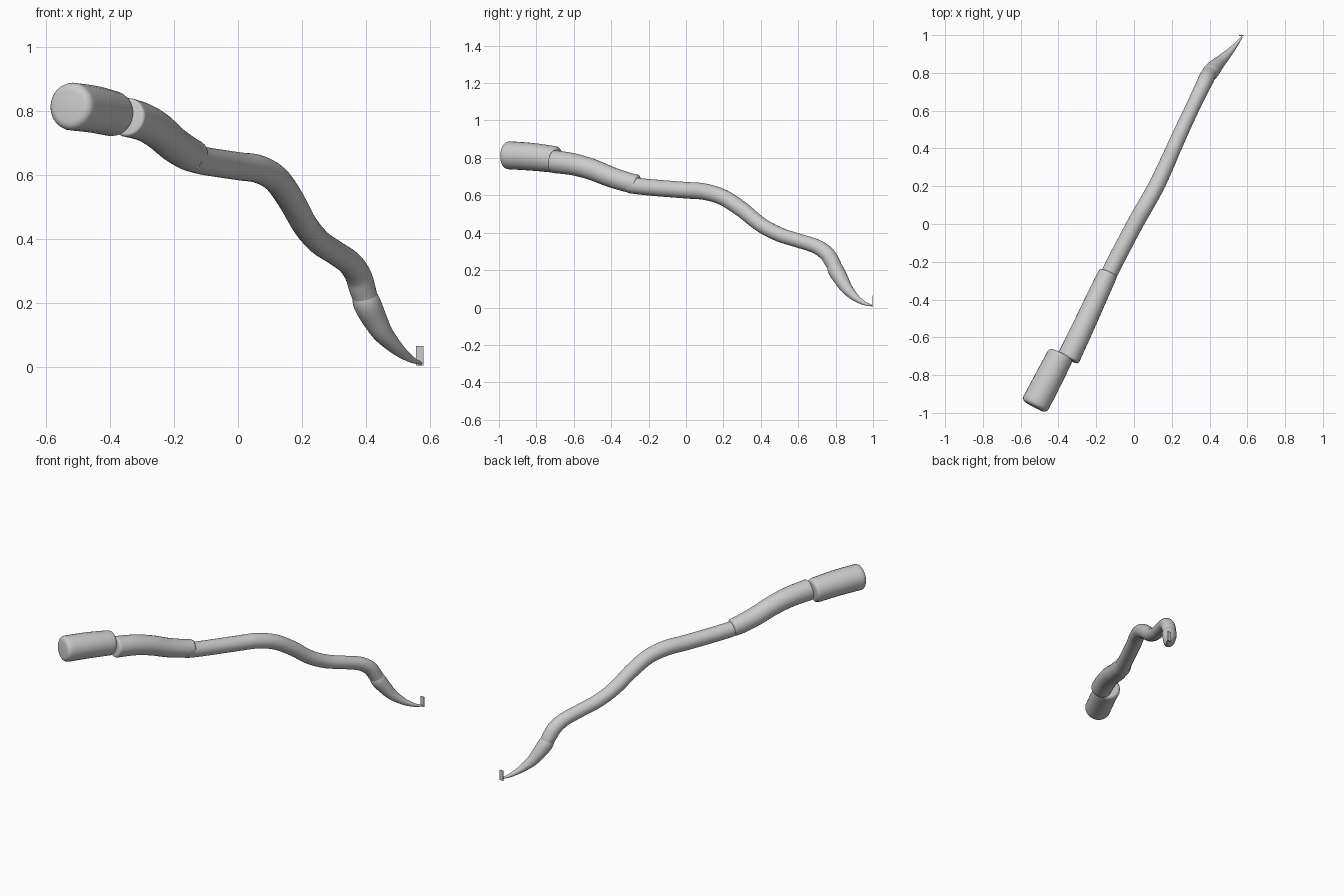
import bpy, bmesh, math
from mathutils import Vector

if "Cube" in bpy.data.objects:
    bpy.data.objects.remove(bpy.data.objects["Cube"])

SIDES = 24


def smooth_samples(pts, steps):
    """Catmull-Rom samples through (x, y, z, radius) points."""
    p = [Vector(q) for q in pts]
    p = [2 * p[0] - p[1]] + p + [2 * p[-1] - p[-2]]
    out = []
    for i in range(1, len(p) - 2):
        a, b, c, d = p[i - 1:i + 3]
        for s in range(steps):
            t = s / steps
            out.append(0.5 * (2 * b + (c - a) * t + (2 * a - 5 * b + 4 * c - d) * t * t
                              + (3 * b - a - 3 * c + d) * t ** 3))
    out.append(p[-2])
    return out


def tube(name, pts, steps=6, round_start=0.0, round_end=0.0):
    """Round tube along a path, with optional rounded rims at the ends."""
    s = smooth_samples(pts, steps)
    cen = [q.xyz for q in s]
    rad = [q.w for q in s]

    def rim(c, direction, r, size):
        return [(c + direction * size * math.sin(a), r - size * (1 - math.cos(a)))
                for a in (math.radians(d) for d in (22, 45, 67, 90))]

    if round_start:
        extra = rim(cen[0], (cen[0] - cen[1]).normalized(), rad[0], round_start)
        cen = [e[0] for e in reversed(extra)] + cen
        rad = [e[1] for e in reversed(extra)] + rad
    if round_end:
        extra = rim(cen[-1], (cen[-1] - cen[-2]).normalized(), rad[-1], round_end)
        cen += [e[0] for e in extra]
        rad += [e[1] for e in extra]

    bm = bmesh.new()
    rings = []
    for i, c in enumerate(cen):
        t = (cen[min(i + 1, len(cen) - 1)] - cen[max(i - 1, 0)]).normalized()
        u = t.cross(Vector((-0.46, -0.89, 0.0)).cross(Vector((0, 0, 1)))).normalized()
        v = t.cross(u)
        rings.append([bm.verts.new(c + rad[i] * (u * math.cos(a) + v * math.sin(a)))
                      for a in (2 * math.pi * k / SIDES for k in range(SIDES))])
    for r0, r1 in zip(rings, rings[1:]):
        for k in range(SIDES):
            n = (k + 1) % SIDES
            bm.faces.new((r0[k], r0[n], r1[n], r1[k]))
    bm.faces.new(rings[0])
    bm.faces.new(rings[-1])
    finish(name, bm)


def finish(name, bm):
    bmesh.ops.recalc_face_normals(bm, faces=bm.faces)
    me = bpy.data.meshes.new(name)
    bm.to_mesh(me)
    bm.free()
    ob = bpy.data.objects.new(name, me)
    bpy.context.collection.objects.link(ob)
    bpy.ops.object.select_all(action='DESELECT')
    ob.select_set(True)
    bpy.context.view_layer.objects.active = ob
    bpy.ops.object.shade_smooth_by_angle(angle=math.radians(40))


# Thick handle
tube("handle", [(-0.518, -0.945, 0.814, 0.075), (-0.455, -0.825, 0.806, 0.074),
                (-0.394, -0.705, 0.792, 0.071)], round_start=0.025, round_end=0.02)

# Thicker upper shaft, ending in a small step
tube("upper_shaft", [(-0.345, -0.705, 0.780, 0.061), (-0.295, -0.60, 0.765, 0.059),
                     (-0.248, -0.50, 0.737, 0.057), (-0.202, -0.40, 0.697, 0.055),
                     (-0.160, -0.31, 0.669, 0.053), (-0.141, -0.27, 0.661, 0.051)],
     round_start=0.01, round_end=0.015)

# Wavy lower shaft with the sharp downward bend
tube("lower_shaft", [(-0.150, -0.30, 0.655, 0.044), (-0.100, -0.20, 0.643, 0.044),
                     (0.005, 0.00, 0.627, 0.044), (0.062, 0.10, 0.619, 0.044),
                     (0.118, 0.20, 0.588, 0.043), (0.165, 0.30, 0.523, 0.042),
                     (0.210, 0.40, 0.443, 0.040), (0.255, 0.50, 0.390, 0.039),
                     (0.302, 0.60, 0.358, 0.038), (0.347, 0.695, 0.327, 0.039),
                     (0.375, 0.752, 0.288, 0.041), (0.389, 0.781, 0.245, 0.041),
                     (0.402, 0.800, 0.205, 0.038)], round_end=0.02)

# Swollen, tapering tip
tube("tip", [(0.391, 0.786, 0.235, 0.034), (0.403, 0.801, 0.200, 0.043),
             (0.427, 0.830, 0.150, 0.039), (0.457, 0.861, 0.100, 0.031),
             (0.502, 0.906, 0.053, 0.020), (0.541, 0.951, 0.024, 0.011),
             (0.573, 0.992, 0.010, 0.004)])

# Thin upright tab at the very end
bm = bmesh.new()
bmesh.ops.create_cube(bm, size=1.0)
bmesh.ops.scale(bm, vec=(0.024, 0.004, 0.062), verts=bm.verts)
bmesh.ops.translate(bm, vec=(0.569, 0.998, 0.034), verts=bm.verts)
finish("end_tab", bm)
